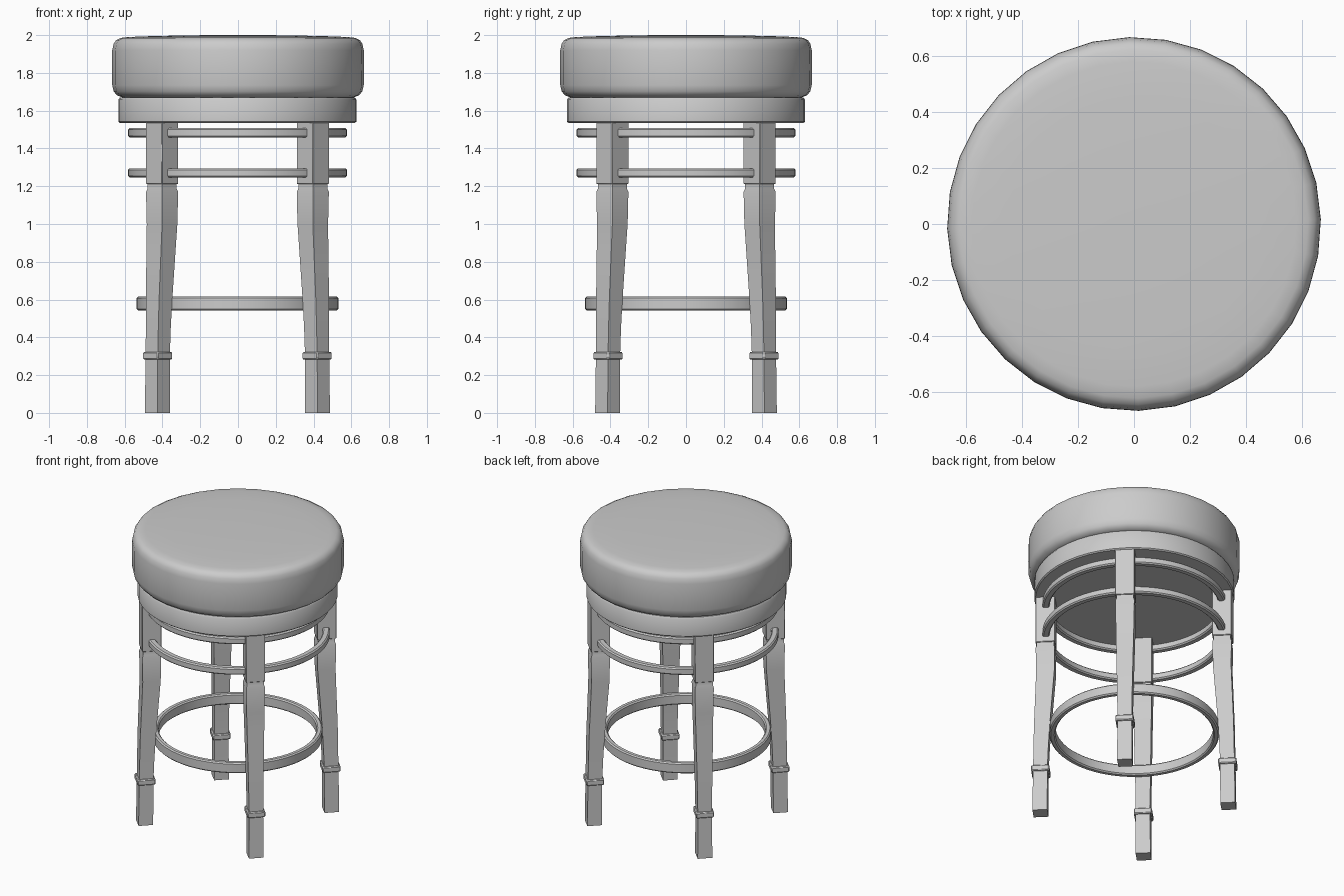
import bpy, bmesh, math

if "Cube" in bpy.data.objects:
    bpy.data.objects.remove(bpy.data.objects["Cube"])

OX = -0.003  # the frame sits a hair left of centre


def finish(name, bm, angle=None, bevel=0):
    bmesh.ops.recalc_face_normals(bm, faces=bm.faces)
    me = bpy.data.meshes.new(name)
    bm.to_mesh(me)
    bm.free()
    ob = bpy.data.objects.new(name, me)
    bpy.context.collection.objects.link(ob)
    if bevel:
        m = ob.modifiers.new("soft_edges", 'BEVEL')
        m.width, m.segments = bevel, 1
        m.limit_method, m.angle_limit = 'ANGLE', math.radians(40)
    if angle:
        bpy.ops.object.select_all(action='DESELECT')
        bpy.context.view_layer.objects.active = ob
        ob.select_set(True)
        bpy.ops.object.shade_smooth_by_angle(angle=math.radians(angle))
    return ob


def lathe(name, profile, sides, closed=False, ox=0.0, turn=0.0, angle=50):
    """Spin an (r, z) profile; open profiles are capped at both ends."""
    bm = bmesh.new()
    loops = []
    for r, z in profile:
        loops.append([bm.verts.new((ox + r * math.cos(a), r * math.sin(a), z))
                      for a in (turn + math.tau * i / sides for i in range(sides))])
    pairs = list(zip(loops, loops[1:]))
    if closed:
        pairs.append((loops[-1], loops[0]))
    else:
        bm.faces.new(loops[0])
        bm.faces.new(loops[-1])
    for a, b in pairs:
        for i in range(sides):
            j = (i + 1) % sides
            bm.faces.new((a[i], a[j], b[j], b[i]))
    return finish(name, bm, angle)


def hoop(name, r_in, r_out, z0, z1, b=0.008):
    prof = [(r_in + b, z0), (r_out - b, z0), (r_out, z0 + b), (r_out, z1 - b),
            (r_out - b, z1), (r_in + b, z1), (r_in, z1 - b), (r_in, z0 + b)]
    return lathe(name, prof, 64, closed=True, ox=OX, angle=35)


def leg_part(name, sx, sy, sections, bevel):
    """Loft diamond sections (z, centre offset, half diagonal)."""
    bm = bmesh.new()
    loops = []
    for z, c, h in sections:
        x, y = OX + sx * c, sy * (c - 0.009)
        loops.append([bm.verts.new((x + dx * h, y + dy * h, z))
                      for dx, dy in ((1, 0), (0, 1), (-1, 0), (0, -1))])
    bm.faces.new(loops[0])
    bm.faces.new(loops[-1])
    for a, b in zip(loops, loops[1:]):
        for i in range(4):
            j = (i + 1) % 4
            bm.faces.new((a[i], a[j], b[j], b[i]))
    return finish(name, bm, 30, bevel)


# padded seat cushion
lathe("seat_cushion", [
    (0.58, 1.668), (0.615, 1.671), (0.642, 1.682), (0.658, 1.702), (0.666, 1.735),
    (0.667, 1.83), (0.666, 1.92), (0.659, 1.953), (0.645, 1.974), (0.622, 1.985),
    (0.58, 1.990), (0.45, 1.995), (0.25, 1.999), (0.08, 2.0)],
    32, turn=math.radians(1.4))

# round apron under the cushion
lathe("seat_apron", [
    (0.622, 1.535), (0.630, 1.542), (0.630, 1.658), (0.622, 1.67)], 48, ox=OX, angle=35)

# rails between the leg blocks and the foot ring
hoop("lower_rail", 0.535, 0.58, 1.247, 1.295)
hoop("upper_rail", 0.535, 0.58, 1.459, 1.507)
hoop("foot_ring", 0.497, 0.534, 0.542, 0.615)

# four splayed legs: top block, shaped shaft and ankle collar
for sx, sname in ((1, "right"), (-1, "left")):
    for sy, fname in ((-1, "front"), (1, "back")):
        n = f"{fname}_{sname}_leg"
        leg_part(n + "_block", sx, sy, [(1.212, 0.399, 0.087), (1.54, 0.399, 0.087)], 0.003)
        leg_part(n, sx, sy, [
            (0, 0.424, 0.066), (0.30, 0.422, 0.064), (0.45, 0.419, 0.066),
            (0.60, 0.415, 0.070), (0.75, 0.409, 0.074), (0.90, 0.403, 0.078),
            (1.00, 0.399, 0.081), (1.17, 0.399, 0.085), (1.187, 0.399, 0.077),
            (1.215, 0.399, 0.077)], 0)
        leg_part(n + "_collar", sx, sy, [(0.282, 0.422, 0.081), (0.322, 0.422, 0.081)], 0.006)
